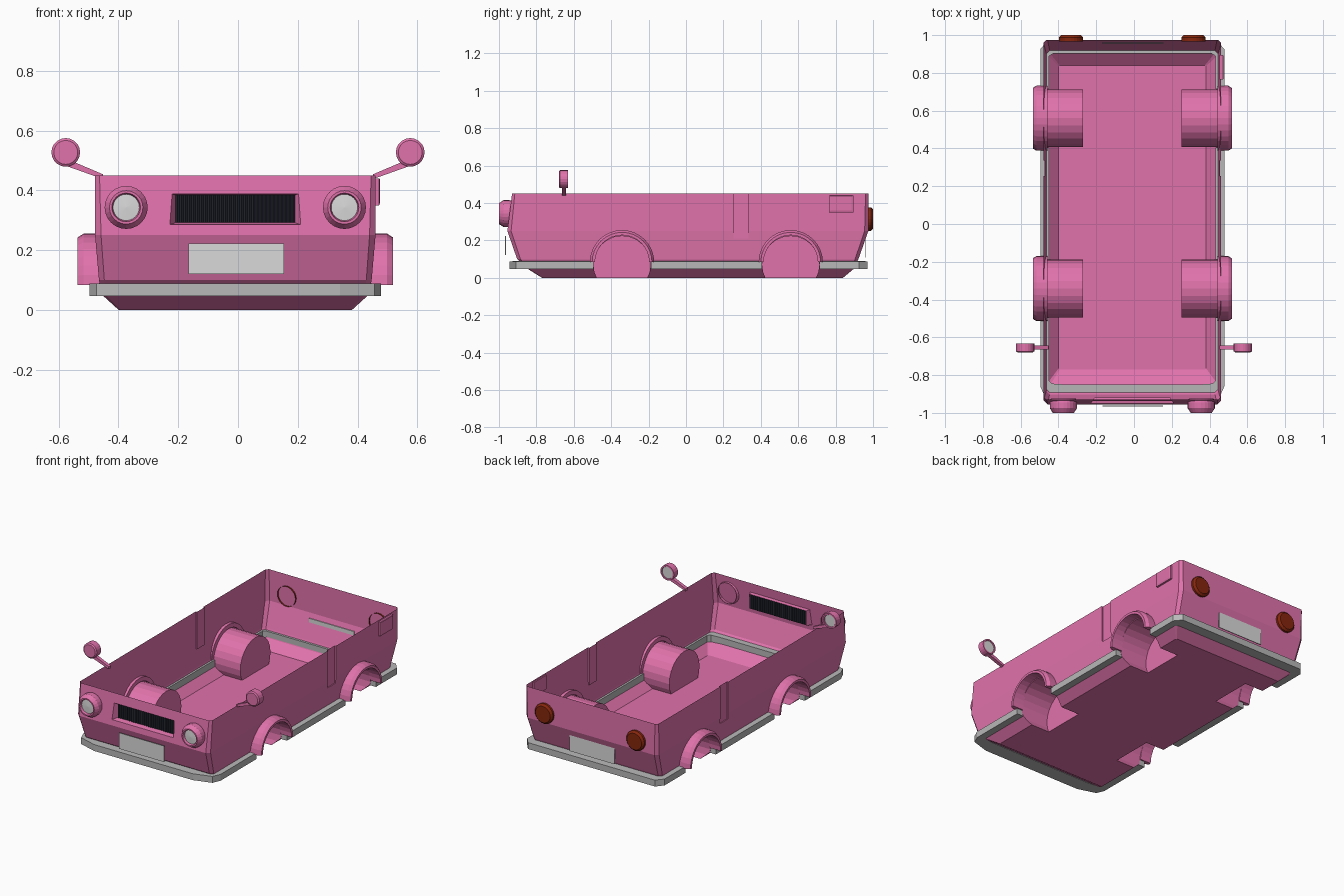
import bpy, bmesh, math
from mathutils import Vector

if "Cube" in bpy.data.objects:
    bpy.data.objects.remove(bpy.data.objects["Cube"])

C = -0.009  # centre line of the body


def material(name, r, g, b):
    m = bpy.data.materials.new(name)
    m.diffuse_color = (r, g, b, 1)
    m.use_nodes = True
    m.node_tree.nodes["Principled BSDF"].inputs["Base Color"].default_value = m.diffuse_color
    return m


PINK = material("pink paint", 0.75, 0.17, 0.41)
GREY = material("bumper grey", 0.48, 0.48, 0.48)
LIGHT = material("pale grey", 0.70, 0.70, 0.70)
DARK = material("grille black", 0.017, 0.019, 0.03)
RED = material("tail lamp red", 0.24, 0.02, 0.004)


def finish(name, bm, mat):
    bmesh.ops.remove_doubles(bm, verts=bm.verts[:], dist=1e-5)
    bmesh.ops.recalc_face_normals(bm, faces=bm.faces[:])
    me = bpy.data.meshes.new(name)
    bm.to_mesh(me)
    bm.free()
    ob = bpy.data.objects.new(name, me)
    bpy.context.collection.objects.link(ob)
    me.materials.append(mat)
    return ob


def loft(name, rings, mat, caps=True, loop=True):
    """Skin a list of equal-length point rings."""
    bm = bmesh.new()
    vs = [[bm.verts.new(p) for p in r] for r in rings]
    n = len(rings[0])
    for a, b in zip(vs, vs[1:]):
        for i in range(n if loop else n - 1):
            j = (i + 1) % n
            bm.faces.new((a[i], a[j], b[j], b[i]))
    if caps:
        bm.faces.new(vs[0])
        bm.faces.new(vs[-1])
    return finish(name, bm, mat)


def box(name, x0, x1, y0, y1, z0, z1, mat):
    return loft(name, [[(x0, y0, z), (x1, y0, z), (x1, y1, z), (x0, y1, z)] for z in (z0, z1)], mat)


def lathe(name, profile, centre, axis, mat, n=24, arc=2 * math.pi, closed=False):
    """Turn (radius, offset) points about an x or y axis."""
    cx, cy, cz = centre
    rings = []
    for k in range(n + 1):
        c, s = math.cos(arc * k / n), math.sin(arc * k / n)
        if axis == 'X':
            rings.append([(cx + d, cy + r * c, cz + r * s) for r, d in profile])
        else:
            rings.append([(cx + r * c, cy + d, cz + r * s) for r, d in profile])
    bm = bmesh.new()
    vs = [[bm.verts.new(p) for p in r] for r in rings]
    m = len(profile)
    for a, b in zip(vs, vs[1:]):
        for i in range(m if closed else m - 1):
            j = (i + 1) % m
            bm.faces.new((a[i], a[j], b[j], b[i]))
    if closed and arc < 6:
        bm.faces.new(vs[0])
        bm.faces.new(vs[-1])
    bmesh.ops.dissolve_degenerate(bm, dist=1e-5, edges=bm.edges[:])
    return finish(name, bm, mat)


def cut(ob, cutter):
    mod = ob.modifiers.new("cut", 'BOOLEAN')
    mod.operation, mod.solver, mod.object = 'DIFFERENCE', 'EXACT', cutter
    dg = bpy.context.evaluated_depsgraph_get()
    dg.update()
    me = bpy.data.meshes.new_from_object(ob.evaluated_get(dg))
    ob.modifiers.clear()
    ob.data = me
    bpy.data.objects.remove(cutter)


# Body tub: stacked chamfered rectangles
def section(z, y0, y1, h, c):
    pts = [(-h + c, y0), (h - c, y0), (h, y0 + c), (h, y1 - c),
           (h - c, y1), (-h + c, y1), (-h, y1 - c), (-h, y0 + c)]
    return [(C + x, y, z) for x, y in pts]


body = loft("body", [section(0, -0.77, 0.84, 0.39, 0.006),
                     section(0.05, -0.85, 0.90, 0.445, 0.012),
                     section(0.10, -0.903, 0.922, 0.456, 0.018),
                     section(0.25, -0.955, 0.975, 0.469, 0.02),
                     section(0.45, -0.93, 0.975, 0.469, 0.015)], PINK)

# Wheel wells and door grooves cut into the sides
WHEELS = (-0.342, 0.560)
for s in (-1, 1):
    for y in WHEELS:
        cut(body, lathe("well_cutter", [(0, s * 0.26), (0.153, s * 0.26), (0.153, s * 0.6), (0, s * 0.6)],
                        (C, y, 0.07), 'X', PINK))
    a, b = sorted((C + s * 0.46, C + s * 0.5))
    cut(body, box("groove_cutter", a, b, 0.255, 0.335, 0.21, 0.48, PINK))

# Grille pocket
def grille_ring(y, hx, hz):
    return [(C + sx * hx, y, 0.338 + sz * hz) for sx, sz in ((-1, -1), (1, -1), (1, 1), (-1, 1))]


cut(body, loft("grille_cutter", [grille_ring(-0.97, 0.23, 0.057), grille_ring(-0.918, 0.2, 0.046)], PINK))

# Open the top and the back of the grille pocket
bm = bmesh.new()
bm.from_mesh(body.data)
gone = []
for f in bm.faces:
    c = f.calc_center_median()
    if (f.normal.z > 0.9 and c.z > 0.44) or (abs(f.normal.y) > 0.99 and abs(c.y + 0.918) < 0.001
                                             and abs(c.x - C) < 0.1):
        gone.append(f)
bmesh.ops.delete(bm, geom=gone, context='FACES')
bm.to_mesh(body.data)
bm.free()

# Pleated grille
N = 60
loft("grille", [[(C - 0.2 + 0.4 * i / N, -0.918 - 0.006 * (i % 2), z) for i in range(N + 1)]
                for z in (0.292, 0.384)], DARK, caps=False, loop=False)


# Bumper strip: front and rear wraps, plus sills between the wheels
def strip(name, pairs):
    rings = []
    for (ox, oy), (ix, iy) in pairs:
        rings.append([(C + ox, oy, 0.047), (C + ox, oy, 0.088), (C + ix, iy, 0.09), (C + ix, iy, 0.047)])
    loft(name, rings, GREY)


def wrap(name, half):
    strip(name, half + [((-o[0], o[1]), (-i[0], i[1])) for o, i in reversed(half)])


wrap("front_bumper", [((0.487, -0.495), (0.44, -0.495)), ((0.487, -0.86), (0.44, -0.83)),
                      ((0.465, -0.91), (0.425, -0.845)), ((0.35, -0.945), (0.35, -0.85))])
wrap("rear_bumper", [((0.487, 0.714), (0.44, 0.714)), ((0.487, 0.925), (0.44, 0.89)),
                     ((0.45, 0.97), (0.42, 0.902))])
for s, side in ((-1, "left"), (1, "right")):
    strip(side + "_sill", [((s * 0.487, -0.188), (s * 0.44, -0.188)), ((s * 0.487, 0.406), (s * 0.44, 0.406))])

    # Wheel arch flares
    for y, end in zip(WHEELS, ("front", "rear")):
        lathe(f"{side}_{end}_arch", [(0.172, s * 0.45), (0.172, s * 0.508), (0.16, s * 0.527),
                                     (0.145, s * 0.527), (0.145, s * 0.45)],
              (C, y, 0.083), 'X', PINK, n=16, arc=math.pi, closed=True)

    # Headlamps
    pos = (C + s * 0.365, 0, 0.343)
    lathe(side + "_headlamp", [(0.066, -0.925), (0.072, -0.945), (0.072, -0.975), (0.056, -1.0),
                               (0.048, -1.0), (0.044, -0.985)], pos, 'Y', PINK)
    lathe(side + "_headlamp_lens", [(0, -0.988), (0.046, -0.985)], pos, 'Y', LIGHT)

    # Tail lamps
    lathe(side + "_tail_lamp", [(0.064, 0.965), (0.064, 0.988), (0.052, 1.0), (0, 1.0)],
          (C + s * 0.324, 0, 0.313), 'Y', RED)

    # Wing mirrors: cup, glass and arm
    pos = (s * 0.576, 0, 0.527)
    lathe(side + "_mirror", [(0, -0.68), (0.04, -0.68), (0.048, -0.674), (0.048, -0.632),
                             (0.039, -0.632), (0.037, -0.637)], pos, 'Y', PINK, n=20)
    lathe(side + "_mirror_glass", [(0, -0.636), (0.039, -0.636)], pos, 'Y', LIGHT, n=20)
    loft(side + "_mirror_arm", [[(s * x, y, z + dz) for y, dz in ((-0.664, -h), (-0.642, -h), (-0.642, h), (-0.664, h))]
                                for x, z, h in ((0.452, 0.446, 0.008), (0.57, 0.492, 0.012))], PINK)

# Number plates
box("front_plate", C - 0.157, C + 0.163, -0.967, -0.962, 0.121, 0.223, LIGHT)
box("rear_plate", C - 0.157, C + 0.163, 0.956, 0.961, 0.108, 0.222, LIGHT)

# Fuel flap on the right side
loft("fuel_flap", [[(x, 0.765 + i, 0.35 + i), (x, 0.895 - i, 0.35 + i), (x, 0.895 - i, 0.44 - i * 0.3),
                    (x, 0.765 + i, 0.44 - i * 0.3)] for x, i in ((0.452, 0), (0.472, 0), (0.475, 0.01))], PINK)
